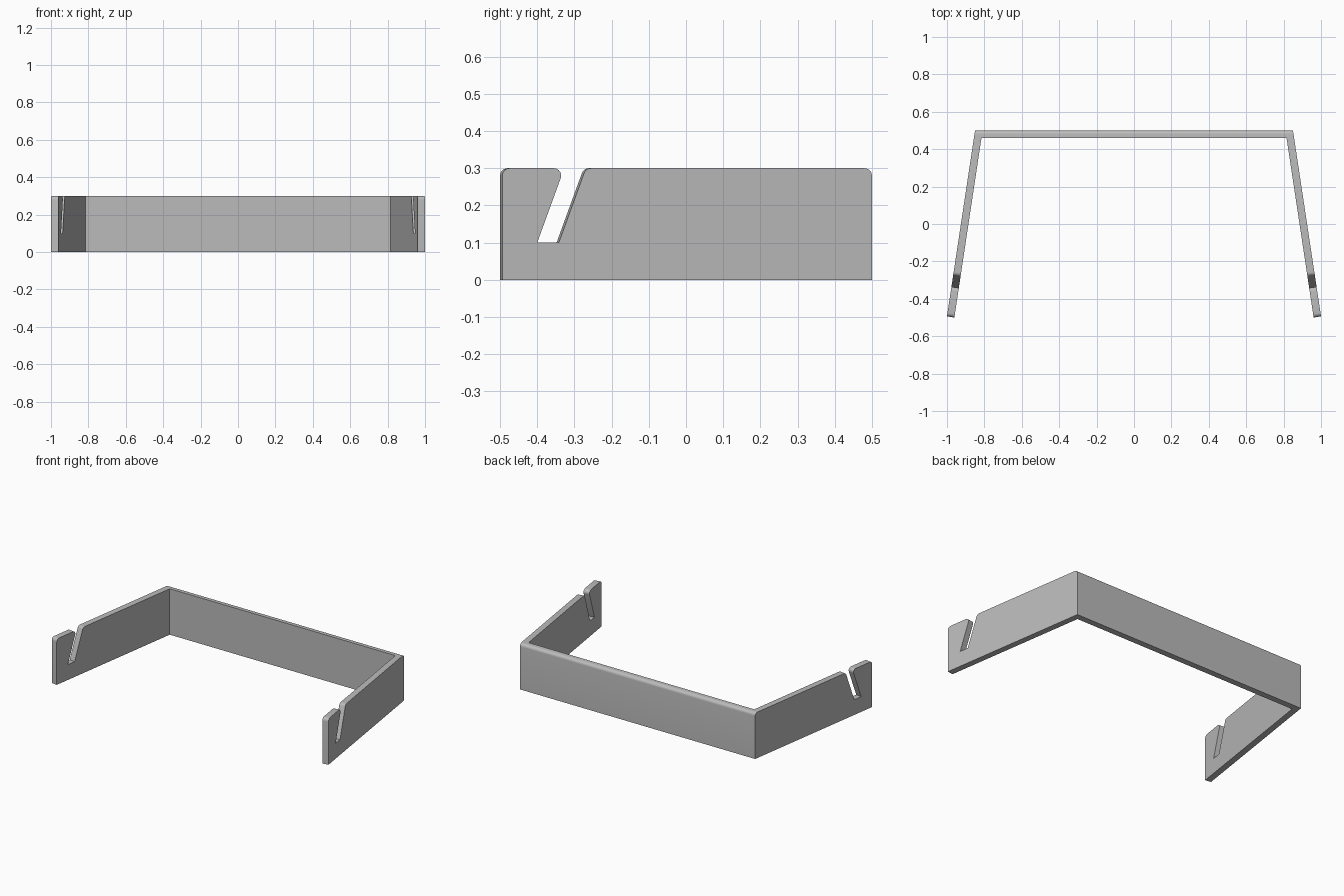
import bpy, bmesh, math
from mathutils import Vector

cube = bpy.data.objects.get("Cube")
if cube:
    bpy.data.objects.remove(cube, do_unlink=True)

HEIGHT, THICK, ROUND = 0.3, 0.04, 0.02
BACK = Vector((0.85, 0.5, 0))        # outer rear corner of the left arm
TIP = Vector((1.0, -0.494, 0))       # outer front corner of the left arm
ALONG = (TIP - BACK).normalized()
OUT = Vector((-ALONG.y, ALONG.x, 0))  # outward normal of the left arm

grey = bpy.data.materials.new("grey")
grey.use_nodes = True
grey.diffuse_color = (0.5, 0.5, 0.5, 1)
grey.node_tree.nodes["Principled BSDF"].inputs["Base Color"].default_value = grey.diffuse_color


def prism(bm, points, offset):
    """Solid made by sweeping a polygon along an offset."""
    face = bm.faces.new([bm.verts.new(p) for p in points])
    swept = bmesh.ops.extrude_face_region(bm, geom=[face], use_keep_orig=True)
    moved = [v for v in swept["geom"] if isinstance(v, bmesh.types.BMVert)]
    bmesh.ops.translate(bm, verts=moved, vec=offset)
    bmesh.ops.recalc_face_normals(bm, faces=bm.faces)


def finish(bm, name):
    mesh = bpy.data.meshes.new(name)
    bm.to_mesh(mesh)
    bm.free()
    mesh.materials.append(grey)
    obj = bpy.data.objects.new(name, mesh)
    bpy.context.collection.objects.link(obj)
    return obj


def mirrored(p):
    return Vector((-p.x, p.y, p.z))


# Bracket body: splayed U outline raised to full height
inner_tip = TIP - OUT * THICK
inner_y = BACK.y - THICK
inner_back = inner_tip - ALONG * ((inner_tip.y - inner_y) / ALONG.y)
half = [BACK, TIP, inner_tip, inner_back]
bm = bmesh.new()
prism(bm, half + [mirrored(p) for p in reversed(half)], Vector((0, 0, HEIGHT)))

# Round the top edge along the back and at both arm tips
rounded = []
for e in bm.edges:
    a, b = e.verts[0].co, e.verts[1].co
    if min(a.z, b.z) > HEIGHT - 0.001:
        at_back = min(a.y, b.y) > BACK.y - 0.01
        at_tip = max(a.y, b.y) < TIP.y + 0.01
        if at_back or at_tip:
            rounded.append(e)
bmesh.ops.bevel(bm, geom=rounded, offset=ROUND, segments=6, profile=0.5,
                affect='EDGES', clamp_overlap=True)
bracket = finish(bm, "bracket")

# Slanted slot outline in (y, z), flared by rounded lips at the top
LEAN = math.radians(20)
FLOOR, FRONT_Y, REAR_Y = 0.1, -0.403, -0.345
rise = (HEIGHT - FLOOR) * math.tan(LEAN)
open_angle = math.pi / 2 + LEAN
rear_c = REAR_Y + rise + ROUND / math.tan(open_angle / 2)
front_c = FRONT_Y + rise - ROUND / math.tan((math.pi - open_angle) / 2)


def lip(center, start, end):
    angles = [start + (end - start) * i / 8 for i in range(9)]
    return [(center + ROUND * math.cos(t), HEIGHT - ROUND + ROUND * math.sin(t)) for t in angles]


slot = [(FRONT_Y, FLOOR), (REAR_Y, FLOOR)]
slot += lip(rear_c, math.pi - LEAN, math.pi / 2)
slot += [(rear_c, HEIGHT + 0.05), (front_c, HEIGHT + 0.05)]
slot += lip(front_c, math.pi / 2, -LEAN)

# Cut one slot square through each arm
middle = BACK - OUT * THICK / 2
reach = OUT * THICK
left_side = []
for y, z in slot:
    p = middle + ALONG * ((y - middle.y) / ALONG.y) - reach
    left_side.append(Vector((p.x, p.y, z)))

for name, flip in (("left", lambda p: p), ("right", mirrored)):
    bm = bmesh.new()
    prism(bm, [flip(p) for p in left_side], flip(reach * 2))
    cutter = finish(bm, name + "_slot_cutter")
    cutter.hide_render = True
    mod = bracket.modifiers.new(name + "_slot", 'BOOLEAN')
    mod.operation = 'DIFFERENCE'
    mod.solver = 'EXACT'
    mod.object = cutter
    bpy.context.view_layer.objects.active = bracket
    bpy.ops.object.modifier_apply(modifier=mod.name)
    bpy.data.objects.remove(cutter, do_unlink=True)

# Smooth the rounded edges, keep the flat faces crisp
bpy.ops.object.select_all(action='DESELECT')
bracket.select_set(True)
bpy.context.view_layer.objects.active = bracket
bpy.ops.object.shade_smooth_by_angle(angle=math.radians(30))
